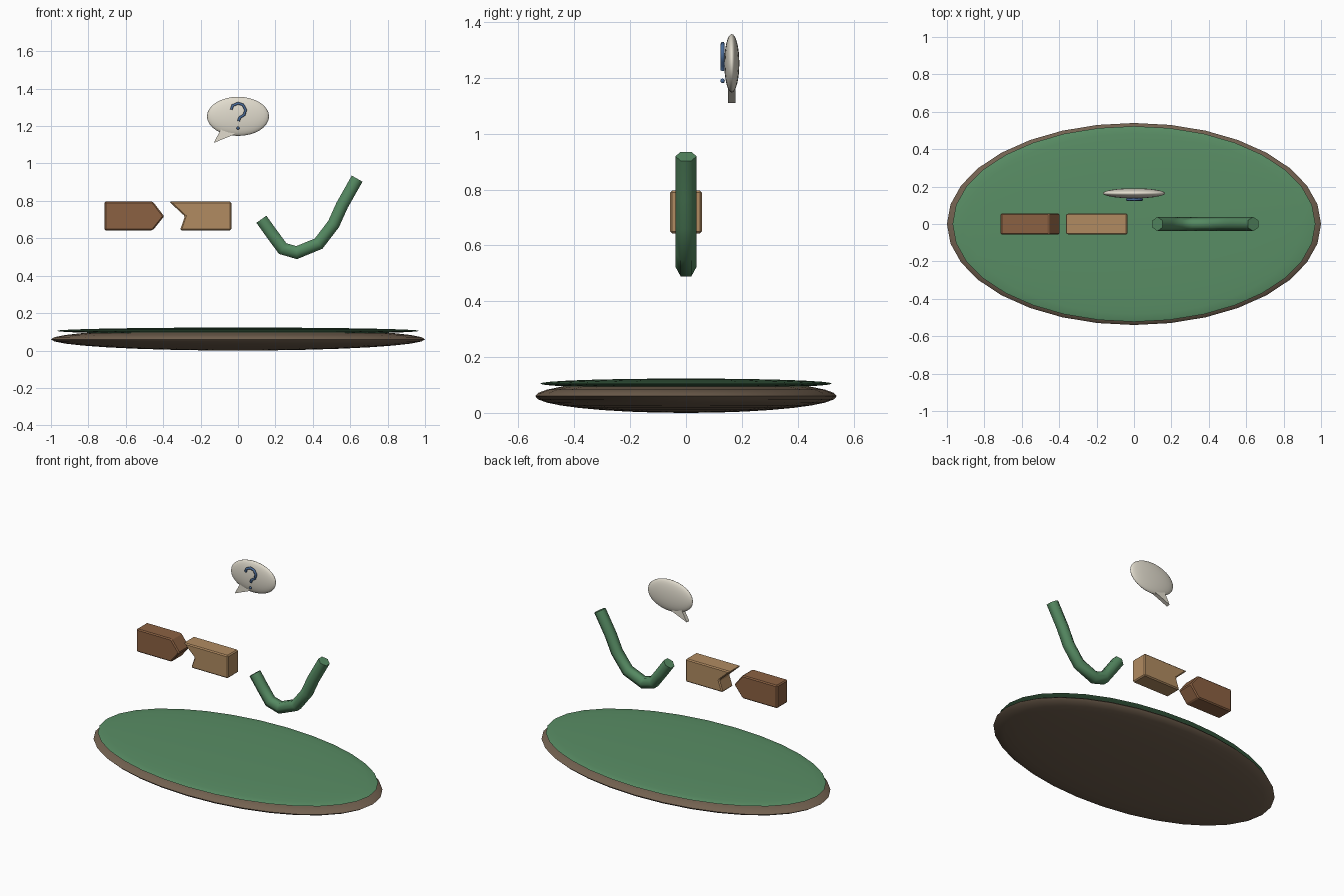
import bpy, bmesh, math
from mathutils import Vector

if "Cube" in bpy.data.objects:
    bpy.data.objects.remove(bpy.data.objects["Cube"])


def material(name, rgb):
    m = bpy.data.materials.new(name)
    m.diffuse_color = (*rgb, 1)
    m.use_nodes = True
    m.node_tree.nodes["Principled BSDF"].inputs["Base Color"].default_value = m.diffuse_color
    return m


SOIL = material("soil", (0.17, 0.12, 0.08))
GRASS = material("grass", (0.10, 0.27, 0.13))
DARK_WOOD = material("dark_wood", (0.26, 0.12, 0.055))
LIGHT_WOOD = material("light_wood", (0.44, 0.26, 0.12))
STEM = material("stem_green", (0.09, 0.25, 0.12))
CREAM = material("cream", (0.75, 0.71, 0.61))
BLUE = material("blue", (0.07, 0.15, 0.32))


def finish(name, bm, mat, angle=None):
    bmesh.ops.recalc_face_normals(bm, faces=bm.faces)
    me = bpy.data.meshes.new(name)
    bm.to_mesh(me)
    bm.free()
    ob = bpy.data.objects.new(name, me)
    bpy.context.collection.objects.link(ob)
    me.materials.append(mat)
    if angle:
        bpy.ops.object.select_all(action='DESELECT')
        ob.select_set(True)
        bpy.context.view_layer.objects.active = ob
        bpy.ops.object.shade_smooth_by_angle(angle=math.radians(angle))
    return ob


def ellipsoid(name, center, radii, mat, u=32, v=16):
    bm = bmesh.new()
    bmesh.ops.create_uvsphere(bm, u_segments=u, v_segments=v, radius=1)
    for vert in bm.verts:
        vert.co = Vector(a * r + c for a, r, c in zip(vert.co, radii, center))
    return finish(name, bm, mat, 80)


def prism(name, outline, y, half, mat, bevel=0):
    """Extrude an (x, z) outline along y."""
    bm = bmesh.new()
    face = bm.faces.new([bm.verts.new((x, y - half, z)) for x, z in outline])
    new = bmesh.ops.extrude_face_region(bm, geom=[face])["geom"]
    bmesh.ops.translate(bm, vec=(0, 2 * half, 0),
                        verts=[g for g in new if isinstance(g, bmesh.types.BMVert)])
    ob = finish(name, bm, mat)
    if bevel:
        mod = ob.modifiers.new("soft_edges", 'BEVEL')
        mod.width = bevel
        mod.segments = 1
    return ob


def tube(name, path, y, radius, sides, mat):
    """Sweep a polygon along an (x, z) path, with mitred joints and end caps."""
    pts = [Vector(p) for p in path]
    bm = bmesh.new()
    rings = []
    for i, p in enumerate(pts):
        before = (p - pts[i - 1]).normalized() if i else None
        after = (pts[i + 1] - p).normalized() if i < len(pts) - 1 else None
        t = ((before or after) + (after or before)).normalized()
        r = radius / t.dot(after or before)
        ring = []
        for k in range(sides):
            a = 2 * math.pi * k / sides
            s = r * math.sin(a)
            ring.append(bm.verts.new((p.x - t.y * s, y - radius * math.cos(a), p.y + t.x * s)))
        rings.append(ring)
    for a, b in zip(rings, rings[1:]):
        for k in range(sides):
            n = (k + 1) % sides
            bm.faces.new((a[k], a[n], b[n], b[k]))
    bm.faces.new(rings[0])
    bm.faces.new(rings[-1])
    return finish(name, bm, mat, 65)


# Oval ground
ellipsoid("soil_base", (0, 0, 0.06), (1.0, 0.54, 0.06), SOIL)
ellipsoid("grass_top", (0, 0, 0.105), (0.97, 0.523, 0.018), GRASS)

# Pointed block and notched block
prism("pointed_block", [(-0.714, 0.643), (-0.455, 0.643), (-0.395, 0.718),
                        (-0.455, 0.796), (-0.714, 0.796)], 0, 0.057, DARK_WOOD, 0.007)
prism("notched_block", [(-0.31, 0.643), (-0.036, 0.643), (-0.036, 0.796),
                        (-0.368, 0.796), (-0.284, 0.718)], 0, 0.057, LIGHT_WOOD, 0.007)

# Bent six-sided stem
tube("bent_stem", [(0.125, 0.702), (0.18, 0.625), (0.239, 0.545), (0.3135, 0.5235),
                   (0.431, 0.5716), (0.511, 0.676), (0.5566, 0.777), (0.637, 0.919)],
     0, 0.038, 6, STEM)

# Speech bubble with tail
ellipsoid("bubble", (0, 0.164, 1.252), (0.166, 0.027, 0.1045), CREAM)
prism("bubble_tail", [(-0.13, 1.11), (-0.02, 1.155), (-0.02, 1.18), (-0.09, 1.185)],
      0.164, 0.013, CREAM)

# Raised hook and dot on the bubble
tube("hook_mark", [(-0.036, 1.288), (-0.028, 1.31), (0, 1.322), (0.026, 1.314), (0.041, 1.287),
                   (0.033, 1.26), (0.009, 1.245), (0.003, 1.227)], 0.131, 0.0075, 6, BLUE)
ellipsoid("dot_mark", (0, 0.131, 1.189), (0.008, 0.008, 0.008), BLUE, 12, 8)
